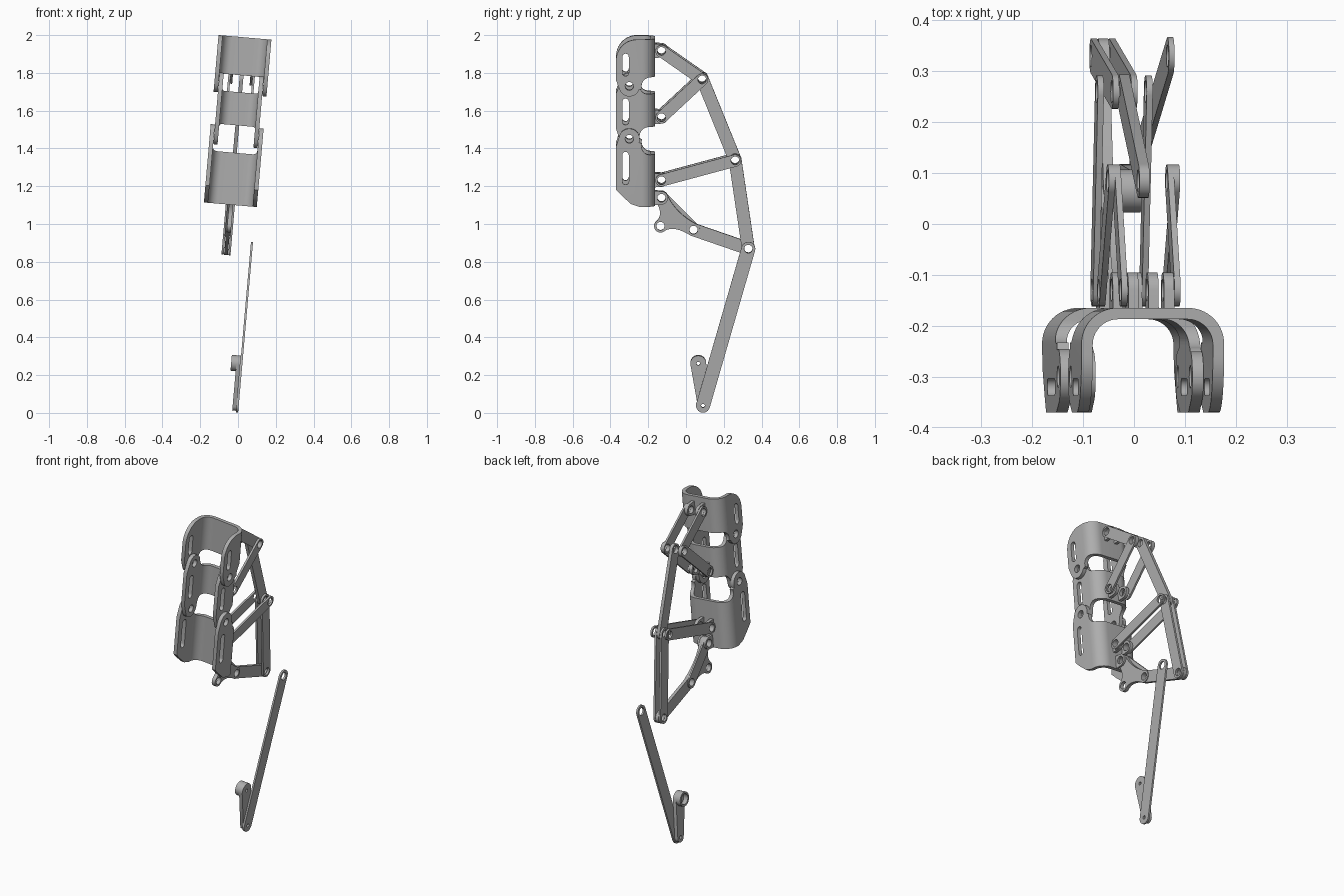
import bpy, bmesh
from math import sin, cos, radians, atan2, degrees
from mathutils import Matrix, Vector, geometry

if "Cube" in bpy.data.objects:
    bpy.data.objects.remove(bpy.data.objects["Cube"], do_unlink=True)

grey = bpy.data.materials.new("plain_grey")
grey.use_nodes = True
COLOUR = (0.42, 0.42, 0.42, 1)
grey.diffuse_color = COLOUR
grey.node_tree.nodes["Principled BSDF"].inputs["Base Color"].default_value = COLOUR

# The whole assembly leans sideways a little
T = 0.0875
LEAN = Matrix(((1, 0, T, -0.137), (0, 1, 0, 0), (-T, 0, 1, 0), (0, 0, 0, 1)))
HOLE = 0.022


def arc(c, r, a0, a1, n=14):
    steps = [radians(a0 + (a1 - a0) * i / n) for i in range(n + 1)]
    return [(c[0] + r * cos(a), c[1] + r * sin(a)) for a in steps]


def ring(c, r=HOLE):
    return arc(c, r, 0, 345, 23)


def hull(*points):
    return [points[i] for i in geometry.convex_hull_2d(points)]


def capsule(a, b, ra, rb=None):
    return hull(*ring(a, ra), *ring(b, rb or ra))


def prism(name, loops, thick, place):
    """Fill an outline with holes and extrude it; place maps (a, b, depth) to 3D."""
    bm = bmesh.new()
    for loop in loops:
        vs = [bm.verts.new(place(a, b, -thick / 2)) for a, b in loop]
        for i, v in enumerate(vs):
            bm.edges.new((v, vs[i - 1]))
    bmesh.ops.triangle_fill(bm, use_beauty=True, edges=bm.edges[:])
    ext = bmesh.ops.extrude_face_region(bm, geom=bm.faces[:], use_keep_orig=True)
    shift = Vector(place(0, 0, thick)) - Vector(place(0, 0, 0))
    moved = [g for g in ext["geom"] if isinstance(g, bmesh.types.BMVert)]
    bmesh.ops.translate(bm, verts=moved, vec=shift)
    bmesh.ops.recalc_face_normals(bm, faces=bm.faces[:])
    mesh = bpy.data.meshes.new(name)
    bm.to_mesh(mesh)
    bm.free()
    obj = bpy.data.objects.new(name, mesh)
    bpy.context.collection.objects.link(obj)
    return obj


def finish(obj):
    obj.data.transform(LEAN)
    obj.data.materials.clear()
    obj.data.materials.append(grey)
    bpy.ops.object.select_all(action="DESELECT")
    obj.select_set(True)
    bpy.context.view_layer.objects.active = obj
    bpy.ops.object.shade_smooth_by_angle(angle=radians(30))


def plate(name, loops, u, thick):
    finish(prism(name, loops, thick, lambda a, b, d: (u + d, a, b)))


def link(name, a, b, r, offsets, thick, hole=HOLE):
    for i, u in enumerate(offsets):
        plate(f"{name}_{i + 1}", [capsule(a, b, r), ring(a, hole), ring(b, hole)], u, thick)


def u_path(h, back, r):
    return ([(-h, -0.37)] + arc((-h + r, back - r), r, 180, 90)
            + arc((h - r, back - r), r, 90, 0) + [(h, -0.37)])


def shell(name, half, outline, holes):
    """U-shaped channel trimmed by its side outline, slots and pivot holes."""
    wall = 0.022
    section = u_path(half, -0.165, 0.07) + u_path(half - wall, -0.165 - wall, 0.05)[::-1]
    body = prism(name, [section], 1.2, lambda a, b, d: (a, b, d + 1.55))
    trim = prism("trim", [outline] + holes, 0.5, lambda a, b, d: (d, a, b + 0.012))
    mod = body.modifiers.new("trim", "BOOLEAN")
    mod.operation, mod.solver, mod.object = "INTERSECT", "EXACT", trim
    bpy.context.view_layer.update()
    graph = bpy.context.evaluated_depsgraph_get()
    mesh = bpy.data.meshes.new_from_object(body.evaluated_get(graph))
    body.modifiers.clear()
    body.data = mesh
    bpy.data.objects.remove(trim, do_unlink=True)
    finish(body)


def slot(z0, z1):
    return capsule((-0.32, z0), (-0.32, z1), 0.017)


# Finger shells
upper, lower = (-0.30, 1.73), (-0.30, 1.45)
shell("tip_shell", 0.14,
      [(-0.15, 1.976)] + arc((-0.26, 1.866), 0.11, 90, 180) + [(-0.37, 1.76)]
      + arc(upper, 0.055, 200, 340) + arc((-0.19, 1.73), 0.045, 200, 90) + [(-0.15, 1.775)],
      [slot(1.80, 1.885), ring(upper)])
shell("middle_shell", 0.117,
      [(-0.15, 1.685)] + arc((-0.2, 1.73), 0.045, 270, 190) + arc(upper, 0.05, 0, 150)
      + [(-0.37, 1.69), (-0.37, 1.50)] + arc(lower, 0.05, 200, 350)
      + arc((-0.2, 1.465), 0.045, 170, 90) + [(-0.15, 1.51)],
      [slot(1.54, 1.645), ring(upper), ring(lower)])
shell("base_shell", 0.14,
      [(-0.15, 1.365)] + arc((-0.19, 1.41), 0.045, 270, 160) + arc(lower, 0.055, -20, 160)
      + [(-0.37, 1.41), (-0.37, 1.18), (-0.335, 1.145), (-0.29, 1.105), (-0.245, 1.09), (-0.15, 1.09)],
      [slot(1.225, 1.365), ring(lower)])

# Pivot points in the side plane
tip, mid, base, foot = (-0.13, 1.92), (-0.13, 1.57), (-0.13, 1.235), (-0.13, 1.14)
knee_top, knee_mid, knee_low = (0.085, 1.77), (0.26, 1.34), (0.33, 0.87)
crank_front, crank_back = (-0.135, 0.99), (0.04, 0.97)

# Lugs on the backs of the shells
for name, p, u in (("tip", tip, 0.035), ("middle", mid, 0.035), ("base", base, 0.032), ("foot", foot, 0.022)):
    for side in (-1, 1):
        tab = hull(*ring(p, 0.035), (-0.18, p[1] - 0.038), (-0.18, p[1] + 0.038))
        plate(f"{name}_lug_{'left' if side > 0 else 'right'}", [tab, ring(p)], side * u,
              0.012 if name == "foot" else 0.02)

# Linkage bars
link("tip_link", tip, knee_top, 0.032, (-0.052, 0.052), 0.012)
link("middle_link", mid, knee_top, 0.032, (-0.064, 0.064), 0.012)
link("base_link", base, knee_mid, 0.032, (-0.048, 0.048), 0.012)
link("upper_bar", knee_top, knee_mid, 0.034, (0,), 0.02)
link("lower_bar", knee_mid, knee_low, 0.034, (-0.018, 0.018), 0.012)
link("crank_link", crank_back, knee_low, 0.034, (0,), 0.02)
link("crank_strut", foot, crank_back, 0.034, (-0.011,), 0.01)

# Three-lobed bell crank with hollow sides
centre = Vector((-0.08, 1.035))
lobes = []
for p in (foot, crank_front, crank_back):
    d = Vector(p) - centre
    a = degrees(atan2(d.y, d.x))
    lobes.append(arc(p, 0.034, a - 95, a + 95))
outline = []
for i, lobe in enumerate(lobes):
    start, end = Vector(lobe[-1]), Vector(lobes[(i + 1) % 3][0])
    pull = ((start + end) / 2).lerp(centre, 0.5)
    outline += lobe
    for k in range(1, 8):
        t = k / 8
        outline.append(tuple(start * (1 - t) ** 2 + pull * 2 * t * (1 - t) + end * t * t))
plate("bell_crank", [outline] + [ring(p) for p in (foot, crank_front, crank_back)], 0.004, 0.022)

# Separate drive arm, its crank and the hollow motor boss
arm_top, arm_foot, motor = (0.33, 0.88), (0.09, 0.05), (0.065, 0.272)
plate("drive_arm", [capsule(arm_top, arm_foot, 0.037), ring(arm_top), ring(arm_foot, 0.01)], 0.131, 0.011)
plate("drive_crank", [capsule(motor, arm_foot, 0.042, 0.028), ring(motor, 0.009), ring(arm_foot, 0.01)],
      0.115, 0.021)
plate("motor_boss", [ring(motor, 0.042), ring(motor, 0.031)], 0.092, 0.03)
